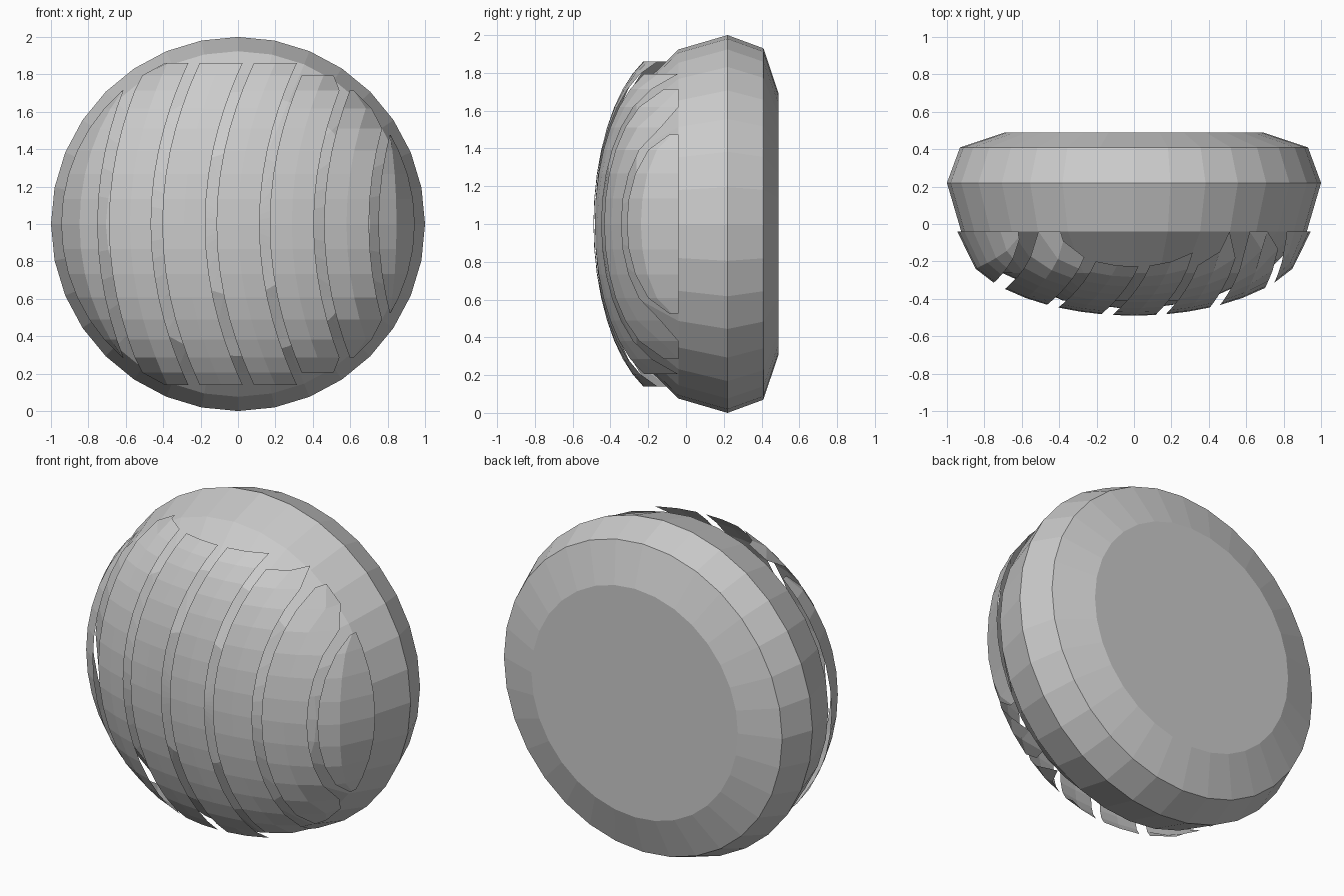
import bpy, bmesh
from math import sin, cos, radians, sqrt, tau
from mathutils import Vector

if "Cube" in bpy.data.objects:
    bpy.data.objects.remove(bpy.data.objects["Cube"], do_unlink=True)

grey = bpy.data.materials.new("plain grey")
grey.use_nodes = True
colour = (0.6, 0.6, 0.6, 1)
grey.diffuse_color = colour
grey.node_tree.nodes["Principled BSDF"].inputs["Base Color"].default_value = colour


def add_object(name, bm):
    mesh = bpy.data.meshes.new(name)
    bm.to_mesh(mesh)
    bm.free()
    mesh.materials.append(grey)
    obj = bpy.data.objects.new(name, mesh)
    obj.location.z = 1
    bpy.context.collection.objects.link(obj)
    return obj


# Body: domed front and flattened back, turned around the y axis
profile = [(0.69, 0.49), (0.93, 0.41), (1.0, 0.22)]
profile += [(cos(radians(a)), 0.22 - 0.68 * sin(radians(a))) for a in (22.5, 45, 67.5, 90)]
bm = bmesh.new()
points = [bm.verts.new((0, y, r)) for r, y in profile]
edges = [bm.edges.new(pair) for pair in zip(points, points[1:])]
bmesh.ops.spin(bm, geom=points + edges, cent=(0, 0, 0), axis=(0, 1, 0),
               angle=tau, steps=32)
bmesh.ops.remove_doubles(bm, verts=bm.verts, dist=0.001)
bmesh.ops.holes_fill(bm, edges=[e for e in bm.edges if e.is_boundary], sides=0)
bmesh.ops.recalc_face_normals(bm, faces=bm.faces)
add_object("body", bm)

# Slats: thin curved strips of an oval shell in front of the body
RIM, DEPTH, RIM_Y, BEND = 0.945, 0.45, -0.04, 0.27
COLUMNS = 2


def shell_point(x, z):
    limit = sqrt(max(RIM * RIM - z * z, 0))
    x = max(-limit, min(limit, x))
    y = RIM_Y - DEPTH * sqrt(max(1 - (x * x + z * z) / RIM ** 2, 0))
    return Vector((x, y, z))


def add_slat(name, left, right, steps, tip=None):
    heights = [RIM * sin(radians(90 / 11 * k)) for k in range(-steps, steps + 1)]
    if tip:
        heights = [-tip] + heights + [tip]
    bm = bmesh.new()
    rows = []
    for z in heights:
        shift = BEND * z * z
        rows.append([bm.verts.new(shell_point(left + shift + (right - left) * i / COLUMNS, z))
                     if left > -0.9 and right < 0.9 else
                     bm.verts.new(shell_point(*rim_column(left, right, shift, z, i)))
                     for i in range(COLUMNS + 1)])
    for low, high in zip(rows, rows[1:]):
        for i in range(COLUMNS):
            bm.faces.new((low[i], low[i + 1], high[i + 1], high[i]))
    bmesh.ops.remove_doubles(bm, verts=bm.verts, dist=0.002)
    add_object(name, bm)


def rim_column(left, right, shift, z, i):
    # Outer slats follow the round rim on one side
    limit = sqrt(RIM * RIM - z * z)
    a = max(-limit, min(limit, left + shift))
    b = limit if right > 0.9 else max(-limit, min(limit, right + shift))
    return a + (b - a) * i / COLUMNS, z


add_slat("slat_right_end", -0.945, -0.75, 6)
add_slat("slat_right_outer", -0.69, -0.465, 8)
add_slat("slat_right_inner", -0.405, -0.175, 8)
add_slat("slat_middle", -0.115, 0.115, 8)
add_slat("slat_left_inner", 0.17, 0.405, 7)
add_slat("slat_left_outer", 0.46, 0.70, 6)
add_slat("slat_left_end", 0.75, 0.945, 3, tip=0.475)
